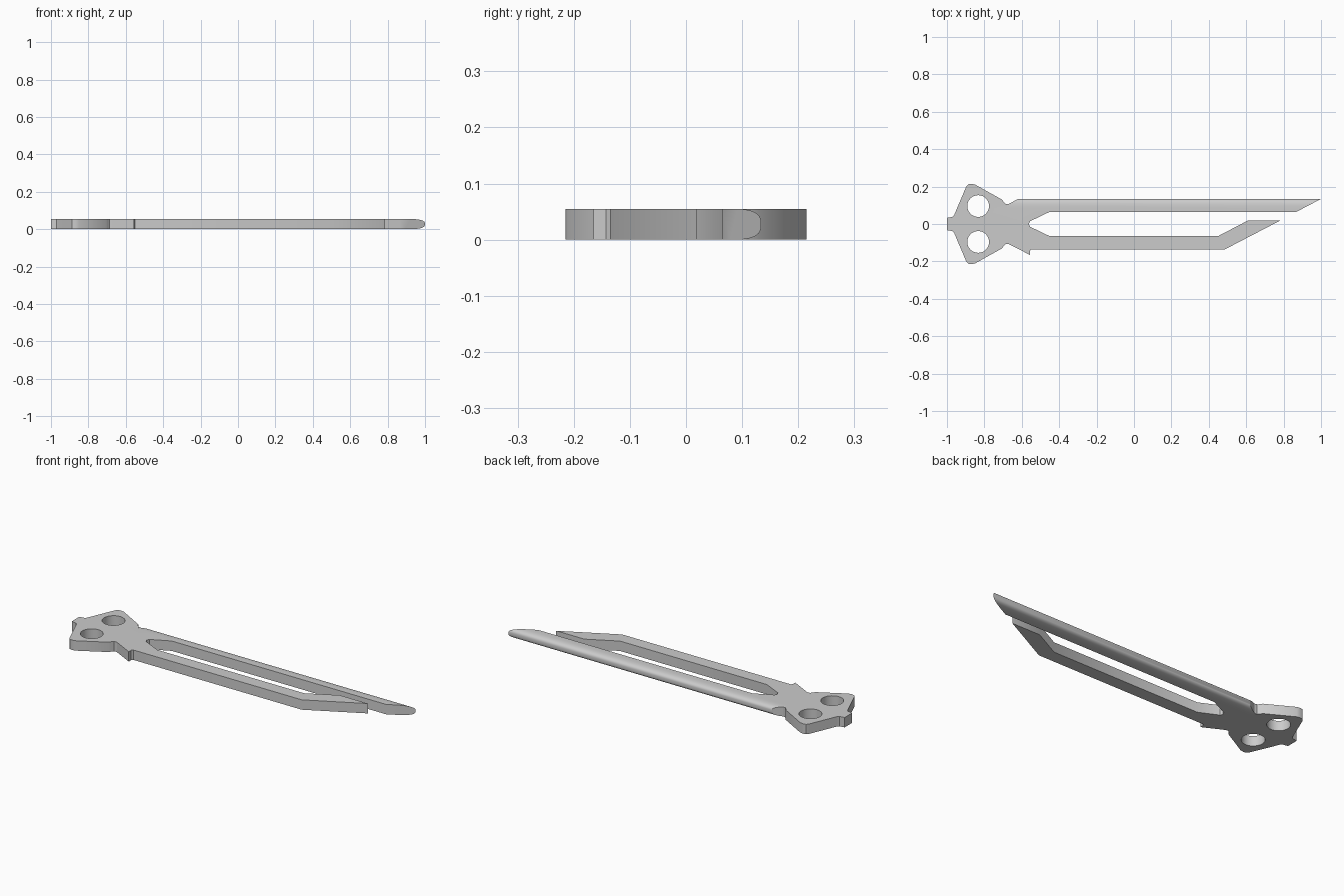
import bpy, bmesh
from math import sin, cos, pi, radians
from mathutils import Vector

cube = bpy.data.objects.get("Cube")
if cube:
    bpy.data.objects.remove(cube, do_unlink=True)

THICK = 0.055


def prism(name, points, offset):
    """Extrude a closed outline by an offset vector."""
    bm = bmesh.new()
    face = bm.faces.new([bm.verts.new(p) for p in points])
    extruded = bmesh.ops.extrude_face_region(bm, geom=[face])["geom"]
    moved = [g for g in extruded if isinstance(g, bmesh.types.BMVert)]
    bmesh.ops.translate(bm, verts=moved, vec=Vector(offset))
    bmesh.ops.recalc_face_normals(bm, faces=bm.faces)
    mesh = bpy.data.meshes.new(name)
    bm.to_mesh(mesh)
    bm.free()
    obj = bpy.data.objects.new(name, mesh)
    bpy.context.collection.objects.link(obj)
    return obj


def cut(target, cutter):
    """Subtract a cutter, then discard it."""
    cutter.hide_render = True
    bpy.context.view_layer.objects.active = target
    mod = target.modifiers.new("cut", "BOOLEAN")
    mod.operation = "DIFFERENCE"
    mod.solver = "EXACT"
    mod.object = cutter
    bpy.ops.object.modifier_apply(modifier=mod.name)
    bpy.data.objects.remove(cutter, do_unlink=True)


# Half of the head outline, from the rear nub to the neck notch
head = [(-1, 0.033), (-0.97, 0.038), (-0.962, 0.047), (-0.897, 0.2),
        (-0.887, 0.212), (-0.87, 0.215), (-0.85, 0.211), (-0.705, 0.13),
        (-0.697, 0.117), (-0.687, 0.107), (-0.672, 0.106)]

# Long upper prong, slot, short lower prong and the small tab
prongs = [(-0.62, 0.134), (1, 0.134), (0.866, 0.064), (-0.453, 0.064),
          (-0.555, 0.015), (-0.562, 0), (-0.555, -0.015), (-0.453, -0.064),
          (0.451, -0.064), (0.612, 0.02), (0.785, 0.02), (0.487, -0.135),
          (-0.55, -0.135), (-0.557, -0.143), (-0.557, -0.165)]

outline = head + prongs + [(x, -y) for x, y in reversed(head)]
plate = prism("forked_plate", [(x, y, 0) for x, y in outline], (0, 0, THICK))

# Two round holes through the head
for side in (1, -1):
    ring = [(-0.833 + 0.058 * cos(a * pi / 24), side * 0.096 + 0.058 * sin(a * pi / 24), -0.1)
            for a in range(48)]
    cut(plate, prism("hole_cutter", ring, (0, 0, 0.3)))

# Rounded outer edge along the long prong
half = THICK / 2
section = []
for i in range(25):
    a = -pi / 2 + pi * i / 24
    z = half + half * abs(sin(a)) ** 0.7 * (1 if a > 0 else -1)
    section.append((0.08 + 0.054 * max(cos(a), 0) ** 0.7, z))
section += [(0.08, 0.08), (0.2, 0.08), (0.2, -0.03), (0.08, -0.03)]
cut(plate, prism("edge_cutter", [(-0.68, y, z) for y, z in section], (1.8, 0, 0)))

# Plain grey finish
grey = bpy.data.materials.new("plain_grey")
grey.use_nodes = True
colour = (0.6, 0.6, 0.6, 1)
grey.diffuse_color = colour
grey.node_tree.nodes["Principled BSDF"].inputs["Base Color"].default_value = colour
plate.data.materials.clear()
plate.data.materials.append(grey)

bpy.ops.object.select_all(action="DESELECT")
plate.select_set(True)
bpy.context.view_layer.objects.active = plate
bpy.ops.object.shade_smooth_by_angle(angle=radians(30))
